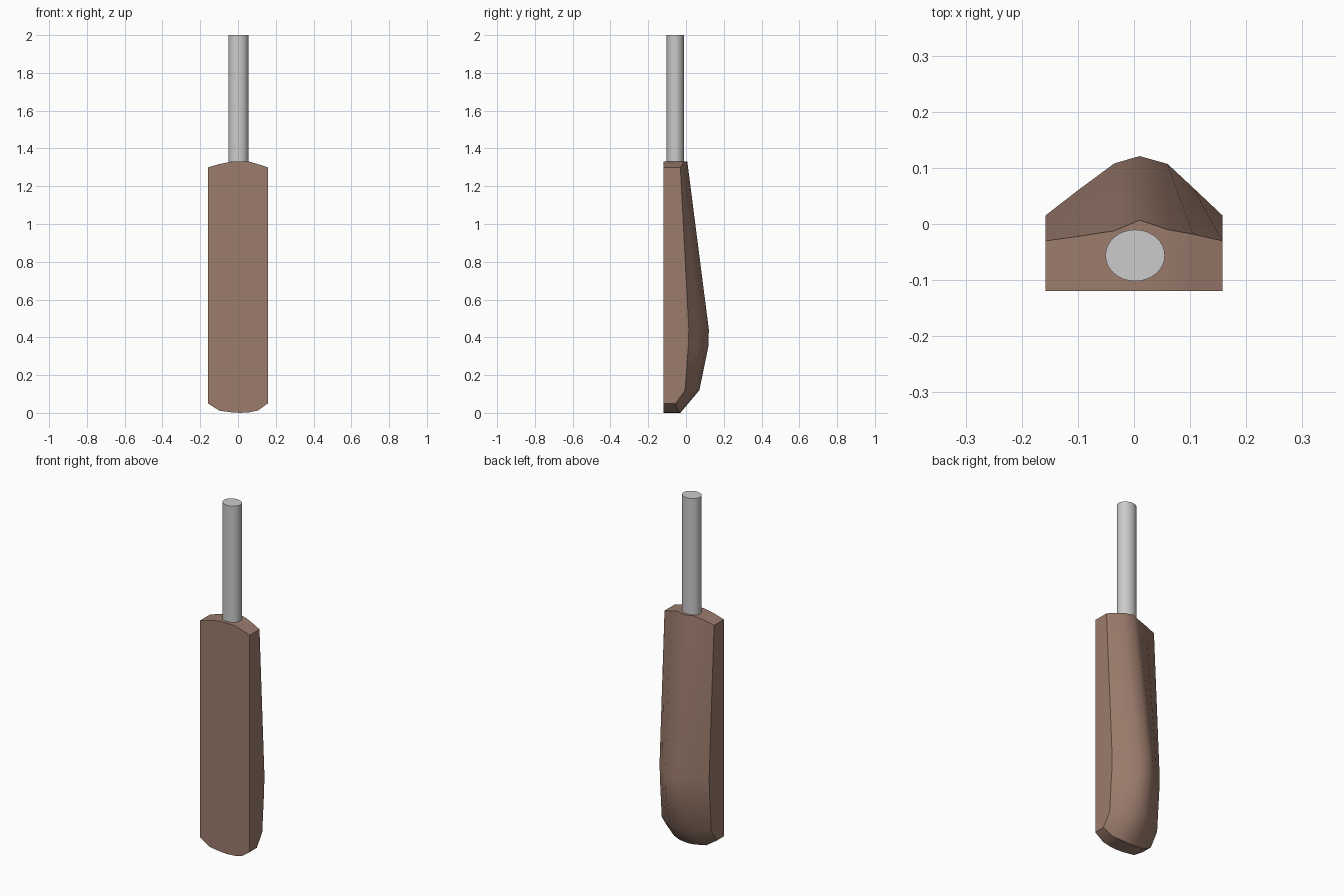
import bpy, bmesh, math

if "Cube" in bpy.data.objects:
    bpy.data.objects.remove(bpy.data.objects["Cube"])

wood = bpy.data.materials.new("wood")
wood.diffuse_color = (0.33, 0.20, 0.15, 1)
wood.use_nodes = True
wood.node_tree.nodes["Principled BSDF"].inputs["Base Color"].default_value = wood.diffuse_color

FRONT = -0.119
XS = [-0.158, -0.1, -0.035, 0.01, 0.06, 0.105, 0.158]
FULL = [0.015, 0.06, 0.108, 0.121, 0.107, 0.065, 0.015]

# Blade stations: height per column, back-surface y per column
STATIONS = [
    ([0.05, 0.012, 0.003, 0.0, 0.003, 0.012, 0.05],
     [-0.055, -0.042, -0.032, -0.03, -0.032, -0.042, -0.055]),
    ([0.12] * 7, [-0.005, 0.03, 0.062, 0.071, 0.062, 0.033, -0.005]),
    ([0.35] * 7, [y - 0.003 for y in FULL]),
    ([0.44] * 7, FULL),
    ([1.3, 1.317, 1.33, 1.33, 1.33, 1.317, 1.3],
     [-0.03, -0.022, -0.012, 0.007, -0.01, -0.018, -0.03]),
]


def finish(bm, name, angle):
    bmesh.ops.recalc_face_normals(bm, faces=bm.faces)
    mesh = bpy.data.meshes.new(name)
    bm.to_mesh(mesh)
    bm.free()
    obj = bpy.data.objects.new(name, mesh)
    bpy.context.collection.objects.link(obj)
    bpy.ops.object.select_all(action='DESELECT')
    obj.select_set(True)
    bpy.context.view_layer.objects.active = obj
    bpy.ops.object.shade_smooth_by_angle(angle=math.radians(angle))
    return obj


# Blade: loft of closed sections with a flat front and a ridged back
bm = bmesh.new()
rings = []
for zs, ys in STATIONS:
    back = [bm.verts.new(p) for p in zip(XS, ys, zs)]
    front = [bm.verts.new((x, FRONT, z)) for x, z in zip(XS, zs)]
    rings.append(back + front[::-1])
n = len(rings[0])
for a, b in zip(rings, rings[1:]):
    for i in range(n):
        j = (i + 1) % n
        bm.faces.new((a[i], a[j], b[j], b[i]))
for ring in (rings[0], rings[-1]):
    for i in range(len(XS) - 1):
        bm.faces.new((ring[i], ring[i + 1], ring[n - 2 - i], ring[n - 1 - i]))
blade = finish(bm, "blade", 45)
blade.data.materials.append(wood)

# Handle: slightly oval cylinder set into the blade's top
bm = bmesh.new()
bmesh.ops.create_cone(bm, cap_ends=True, segments=32, radius1=1, radius2=1, depth=1)
bmesh.ops.scale(bm, vec=(0.053, 0.046, 0.7), verts=bm.verts)
bmesh.ops.translate(bm, vec=(0.002, -0.056, 1.65), verts=bm.verts)
finish(bm, "handle", 45)
